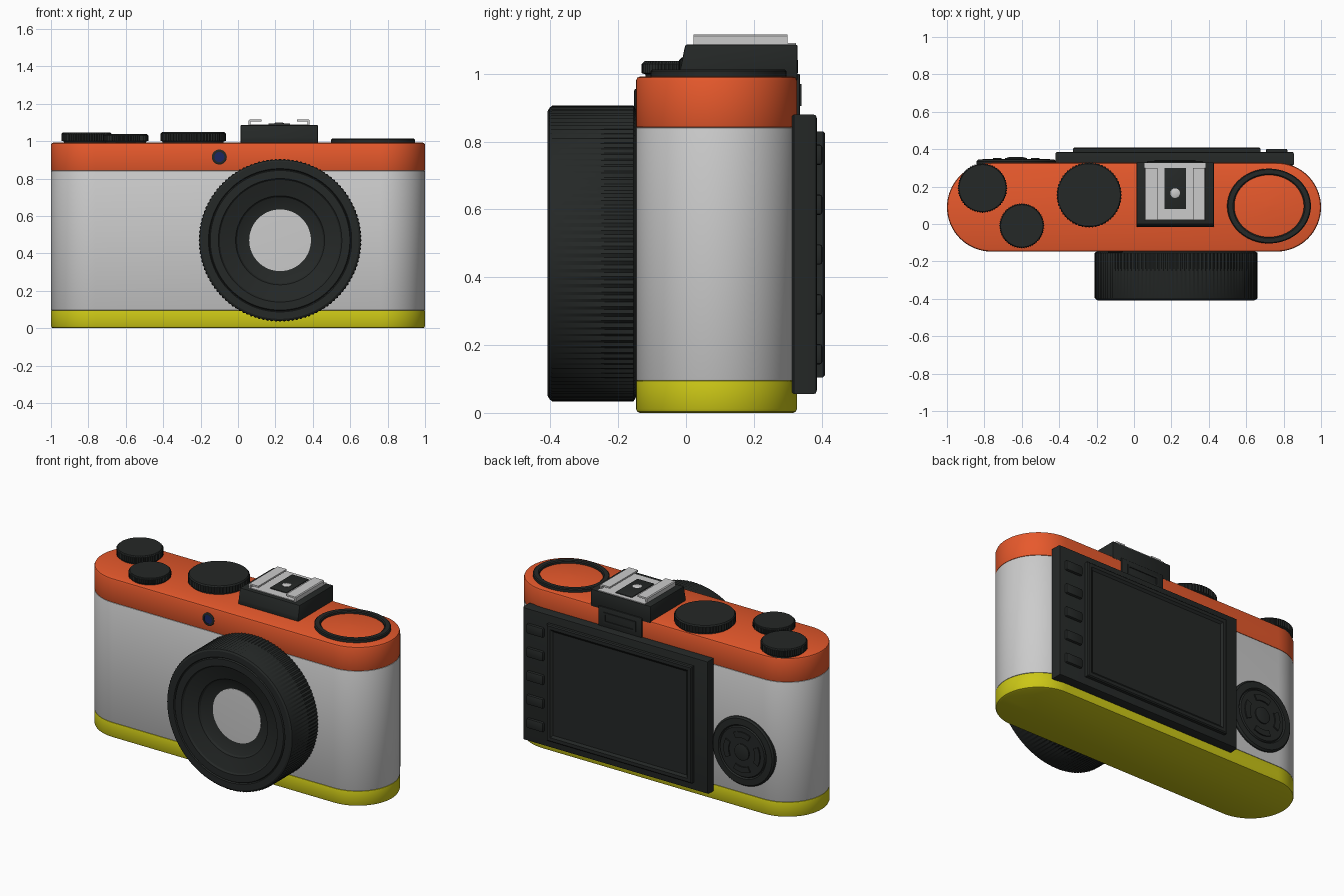
import bpy, bmesh, math
from math import cos, sin, pi

if "Cube" in bpy.data.objects:
    bpy.data.objects.remove(bpy.data.objects["Cube"])


def material(name, rgb):
    m = bpy.data.materials.new(name)
    m.diffuse_color = (*rgb, 1)
    m.use_nodes = True
    m.node_tree.nodes["Principled BSDF"].inputs["Base Color"].default_value = m.diffuse_color
    return m


BLACK = material("black", (0.018, 0.021, 0.02))
ORANGE = material("orange", (0.8, 0.1, 0.025))
YELLOW = material("yellow", (0.6, 0.57, 0.008))
BLUE = material("blue", (0.01, 0.02, 0.12))


def finish(bm, name, mat):
    bmesh.ops.recalc_face_normals(bm, faces=bm.faces)
    me = bpy.data.meshes.new(name)
    bm.to_mesh(me)
    bm.free()
    ob = bpy.data.objects.new(name, me)
    bpy.context.collection.objects.link(ob)
    if mat:
        me.materials.append(mat)
    return ob


def loft(name, rings, mat=None, closed=False, bevel=0):
    """Skin a stack of point loops; cap the ends, or join last to first."""
    bm = bmesh.new()
    vs = [[bm.verts.new(p) for p in r] for r in rings]
    n = len(rings[0])
    pairs = list(zip(vs, vs[1:])) + ([(vs[-1], vs[0])] if closed else [])
    for a, b in pairs:
        for i in range(n):
            j = (i + 1) % n
            bm.faces.new((a[i], a[j], b[j], b[i]))
    if not closed:
        bm.faces.new(vs[0])
        bm.faces.new(vs[-1])
    if bevel:
        bmesh.ops.bevel(bm, geom=bm.edges[:], offset=bevel, segments=2,
                        profile=0.5, affect='EDGES')
    return finish(bm, name, mat)


def lathe(name, axis, centre, profile, mat=None, segs=96, closed=False, sx=1.0):
    """profile entries: (radius, height[, knurl depth]); axis 'y' or 'z'."""
    rings = []
    for p in profile:
        k = p[2] if len(p) > 2 else 0
        ring = []
        for i in range(segs):
            a = 2 * pi * i / segs
            r = p[0] - k * (i % 2)
            u, v = centre[0] + sx * r * cos(a), centre[1] + r * sin(a)
            ring.append((u, p[1], v) if axis == 'y' else (u, v, p[1]))
        rings.append(ring)
    return loft(name, rings, mat, closed)


def prism(name, axis, pts, a, b, mat=None, bevel=0):
    put = {'x': lambda p, h: (h, p[0], p[1]),
           'y': lambda p, h: (p[0], h, p[1]),
           'z': lambda p, h: (p[0], p[1], h)}[axis]
    return loft(name, [[put(p, h) for p in pts] for h in (a, b)], mat, bevel=bevel)


def box(name, x0, x1, y0, y1, z0, z1, mat=None, bevel=0):
    return prism(name, 'z', [(x0, y0), (x1, y0), (x1, y1), (x0, y1)], z0, z1, mat, bevel)


def stadium(inset, z):
    r = 0.2375 - inset
    return [(s * 0.7625 + r * cos(a), 0.09 + r * sin(a), z)
            for s, start in ((1, -pi / 2), (-1, pi / 2))
            for a in (start + pi * i / 32 for i in range(33))]


def rect(x0, x1, z0, z1, inset, y):
    x0, x1, z0, z1 = x0 + inset, x1 - inset, z0 + inset, z1 - inset
    return [(x0, y, z0), (x1, y, z0), (x1, y, z1), (x0, y, z1)]


# Body: three stacked bands with fine seams
def band(name, z0, z1, b0, b1, mat):
    loft(name, [stadium(b0, z0), stadium(b0 * 0.3, z0 + b0 * 0.3), stadium(0, z0 + b0),
                stadium(0, z1 - b1), stadium(b1 * 0.3, z1 - b1 * 0.3), stadium(b1, z1)], mat)


band("base_plate", 0, 0.095, 0.012, 0.004, YELLOW)
band("body_shell", 0.095, 0.842, 0.004, 0.004, None)
band("top_plate", 0.842, 0.992, 0.004, 0.012, ORANGE)

# Lens: knurled barrel with stepped, recessed front
K = 0.006
LENS = (0.225, 0.47)
lathe("lens_barrel", 'y', LENS,
      [(0.40, -0.13), (0.425, -0.148), (0.436, -0.155, K), (0.436, -0.395, K),
       (0.43, -0.402), (0.42, -0.408), (0.383, -0.408), (0.378, -0.400), (0.373, -0.408),
       (0.33, -0.408), (0.322, -0.398), (0.25, -0.375), (0.238, -0.372), (0.230, -0.36),
       (0.165, -0.33)], BLACK, segs=240)
lathe("lens_glass", 'y', LENS, [(0.165, -0.32), (0.165, -0.333), (0.1, -0.335)], segs=64)

# Front sensor window
lathe("sensor_ring", 'y', (-0.10, 0.915), [(0.04, -0.13), (0.04, -0.15), (0.035, -0.153),
                                           (0.027, -0.153), (0.027, -0.13)], BLACK, 48, True)
lathe("sensor_window", 'y', (-0.10, 0.915), [(0.027, -0.13), (0.027, -0.150)], BLUE, 48)

# Top dials
for name, x, y, r, top in (("rear_dial", -0.81, 0.192, 0.133, 1.047),
                           ("shutter_dial", -0.60, -0.01, 0.121, 1.037),
                           ("speed_dial", -0.24, 0.155, 0.175, 1.048)):
    lathe(name, 'z', (x, y), [(r - 0.012, 0.985), (r - 0.012, 0.998), (r, 1.002, 0.005),
                              (r, top - 0.008, 0.005), (r - 0.008, top)], BLACK, 120)

# Flash cover: oval trim ring around a low orange dome
lathe("flash_trim", 'z', (0.722, 0.096), [(0.2, 0.98), (0.2, 1.008), (0.195, 1.013),
                                         (0.172, 1.013), (0.166, 1.008), (0.166, 0.98)],
      BLACK, 96, True, 1.12)
lathe("flash_cover", 'z', (0.722, 0.096), [(0.167, 0.985), (0.167, 0.996), (0.12, 1.002),
                                          (0.06, 1.006), (0.01, 1.008)], ORANGE, 96, False, 1.12)

# Accessory shoe: housing, metal floor, two hooked rails, contact block
CX = 0.22
prism("shoe_housing", 'x', [(-0.017, 0.98), (-0.017, 1.015), (-0.002, 1.086), (0.329, 1.086),
                            (0.329, 0.98)], 0.014, 0.427, BLACK, 0.005)
box("shoe_floor", CX - 0.163, CX + 0.163, 0.024, 0.325, 1.06, 1.09)
for s, side in ((-1, "left"), (1, "right")):
    prism(side + "_shoe_rail", 'y',
          [(CX + s * u, z) for u, z in ((0.163, 1.08), (0.163, 1.111), (0.158, 1.116),
                                        (0.095, 1.116), (0.095, 1.106), (0.152, 1.106),
                                        (0.152, 1.08))], 0.022, 0.3)
box("contact_block", CX - 0.058, CX + 0.058, 0.08, 0.3, 1.08, 1.095, BLACK, 0.003)
lathe("shoe_contact", 'z', (CX, 0.165), [(0.026, 1.085), (0.026, 1.096), (0.02, 1.099)], None, 32)

# Accessory port below the shoe, at the back
box("port_block", CX - 0.15, CX + 0.15, 0.28, 0.336, 0.87, 1.0, BLACK, 0.004)
loft("port_socket", [rect(CX - 0.11, CX + 0.11, 0.905, 0.97, i, y) for i, y in
                     ((0, 0.33), (0, 0.341), (0.012, 0.341), (0.012, 0.334))], BLACK)

# Rear display: back panel, raised frame and sunken screen
P = (-0.42, 0.855, 0.055, 0.88)
loft("display_panel", [rect(*P, i, y) for i, y in
                       ((0.006, 0.312), (0, 0.318), (0, 0.376), (0.003, 0.383), (0.012, 0.386))], BLACK)
S = (-0.325, 0.675, 0.105, 0.83)
loft("display_screen", [rect(*S, i, y) for i, y in
                        ((0, 0.38), (0, 0.404), (0.006, 0.41), (0.026, 0.41), (0.04, 0.4))], BLACK)

# Column of five buttons
for i in range(5):
    z = 0.173 + i * 0.147
    box("menu_button_%d" % (i + 1), 0.705, 0.82, 0.37, 0.402, z - 0.03, z + 0.03, BLACK, 0.008)

# Control pad: ringed disc, four arc keys and a centre key
PAD = (-0.63, 0.36)
lathe("control_pad", 'y', PAD, [(0.205, 0.28), (0.212, 0.285), (0.212, 0.335), (0.203, 0.345),
                                (0.165, 0.347), (0.158, 0.339), (0.152, 0.347),
                                (0.05, 0.347)], BLACK)
lathe("centre_key", 'y', PAD, [(0.05, 0.34), (0.05, 0.354), (0.04, 0.357)], BLACK, 48)
for q in range(4):
    angs = [q * pi / 2 + math.radians(-28 + 7 * i) for i in range(9)]
    arc = [(PAD[0] + r * cos(a), PAD[1] + r * sin(a))
           for r, seq in ((0.125, angs), (0.09, angs[::-1])) for a in seq]
    prism("arc_key_%d" % (q + 1), 'y', arc, 0.34, 0.354, BLACK)

# Smooth shading with sharp edges kept
bpy.ops.object.select_all(action='SELECT')
bpy.context.view_layer.objects.active = bpy.data.objects["body_shell"]
bpy.ops.object.shade_smooth_by_angle(angle=math.radians(30))
